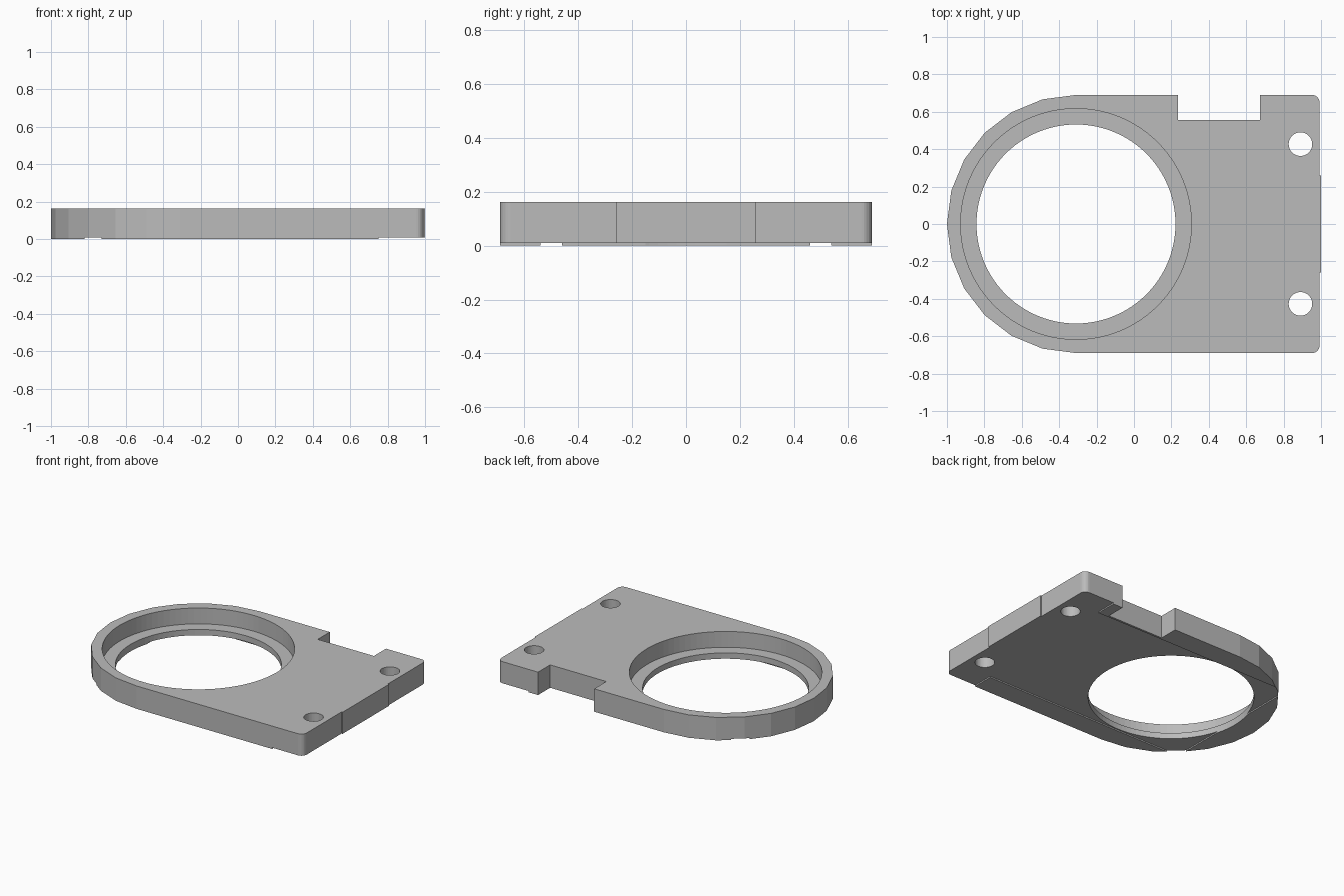
import bpy, bmesh
from math import cos, sin, pi, radians

if "Cube" in bpy.data.objects:
    bpy.data.objects.remove(bpy.data.objects["Cube"], do_unlink=True)

TOP, RELIEF, LEDGE = 0.162, 0.009, 0.05
RING_X, RADIUS = -0.31, 0.69
END_X, LIP_X, LIP_Y = 0.992, 1.0, 0.26
CORNER = 0.04

grey = bpy.data.materials.new("satin_grey")
grey.use_nodes = True
colour = (0.5, 0.5, 0.5, 1)
grey.diffuse_color = colour
grey.node_tree.nodes["Principled BSDF"].inputs["Base Color"].default_value = colour


def arc(cx, cy, r, start, end, steps):
    angles = [radians(start + (end - start) * i / steps) for i in range(steps + 1)]
    return [(cx + r * cos(a), cy + r * sin(a)) for a in angles]


def prism(name, points, z0, z1):
    """Extrude a closed counter-clockwise outline from z0 to z1."""
    bm = bmesh.new()
    face = bm.faces.new([bm.verts.new((x, y, z0)) for x, y in points])
    new = bmesh.ops.extrude_face_region(bm, geom=[face])["geom"]
    bmesh.ops.translate(bm, vec=(0, 0, z1 - z0),
                        verts=[g for g in new if isinstance(g, bmesh.types.BMVert)])
    bmesh.ops.recalc_face_normals(bm, faces=bm.faces)
    mesh = bpy.data.meshes.new(name)
    bm.to_mesh(mesh)
    bm.free()
    mesh.materials.append(grey)
    obj = bpy.data.objects.new(name, mesh)
    bpy.context.collection.objects.link(obj)
    return obj


def box(name, x0, x1, y0, y1, z0, z1):
    return prism(name, [(x0, y0), (x1, y0), (x1, y1), (x0, y1)], z0, z1)


def disc(name, x, y, r, z0, z1, sides):
    return prism(name, arc(x, y, r, 0, 360 - 360 / sides, sides - 1), z0, z1)


def cut(target, cutter):
    cutter.hide_render = True
    mod = target.modifiers.new(cutter.name, "BOOLEAN")
    mod.operation, mod.solver, mod.object = "DIFFERENCE", "EXACT", cutter
    bpy.context.view_layer.objects.active = target
    bpy.ops.object.modifier_apply(modifier=mod.name)
    bpy.data.objects.remove(cutter, do_unlink=True)


# Plate outline: faceted round end, rounded corners, shallow lip and side notch
cx, cy = END_X - CORNER, RADIUS - CORNER
outline = arc(RING_X, 0, RADIUS, 90, 270, 12)
outline += arc(cx, -cy, CORNER, -90, 0, 6)
outline += [(END_X, -LIP_Y), (LIP_X, -LIP_Y), (LIP_X, LIP_Y), (END_X, LIP_Y)]
outline += arc(cx, cy, CORNER, 0, 90, 6)
outline += [(0.675, RADIUS), (0.675, 0.555), (0.235, 0.555), (0.235, RADIUS)]
plate = prism("mounting_plate", outline, 0, TOP)

# Underside relief, leaving thin pads along both sides and the round end
cut(plate, box("relief_centre", -0.82, 1.1, -0.54, 0.54, -0.1, RELIEF))
cut(plate, box("relief_end", 0.75, 1.2, -0.8, 0.8, -0.1, RELIEF))

# Large stepped opening
cut(plate, disc("counterbore", RING_X, 0, 0.617, LEDGE, 0.3, 96))
cut(plate, disc("through_opening", RING_X, 0, 0.532, -0.2, 0.3, 96))

# Pair of bolt holes
for side in (-1, 1):
    cut(plate, disc("bolt_hole", 0.89, side * 0.427, 0.063, -0.2, 0.3, 40))
